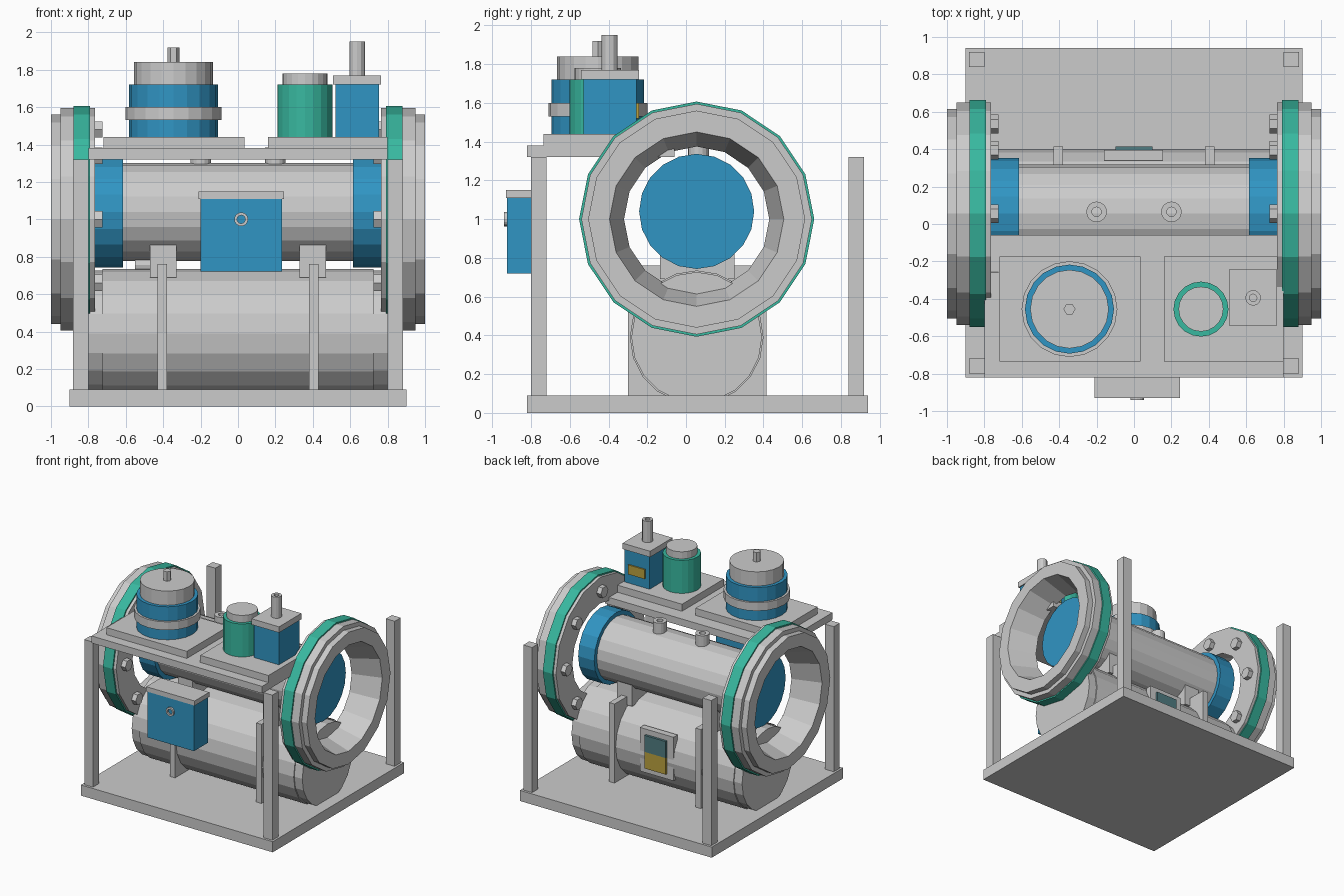
import bpy, bmesh
from math import sin, cos, pi
from mathutils import Matrix

if "Cube" in bpy.data.objects:
    bpy.data.objects.remove(bpy.data.objects["Cube"])


def material(name, color):
    m = bpy.data.materials.new(name)
    m.diffuse_color = (*color, 1)
    m.use_nodes = True
    m.node_tree.nodes["Principled BSDF"].inputs["Base Color"].default_value = m.diffuse_color
    return m


BLUE = material("blue_paint", (0.03, 0.30, 0.55))
GREEN = material("green_paint", (0.04, 0.48, 0.35))
YELLOW = material("yellow_label", (0.50, 0.36, 0.05))
TEAL = material("teal_screen", (0.08, 0.20, 0.22))


def finish(name, bm, mat):
    bmesh.ops.recalc_face_normals(bm, faces=bm.faces)
    me = bpy.data.meshes.new(name)
    bm.to_mesh(me)
    bm.free()
    ob = bpy.data.objects.new(name, me)
    bpy.context.collection.objects.link(ob)
    if mat:
        me.materials.append(mat)
    return ob


def box(name, x, y, z, mat=None):
    """Box from (min, max) ranges."""
    bm = bmesh.new()
    bmesh.ops.create_cube(bm, size=1)
    for v in bm.verts:
        for i, (a, b) in enumerate((x, y, z)):
            v.co[i] = (a + b) / 2 + v.co[i] * (b - a)
    return finish(name, bm, mat)


def lathe(name, profile, loc, axis="Z", n=20, mat=None, loop=False):
    """Spin (radius, height) points; height runs along the given axis."""
    place = {"Z": lambda u, v, h: (u, v, h),
             "X": lambda u, v, h: (h, v, u),
             "Y": lambda u, v, h: (u, h, v)}[axis]
    bm = bmesh.new()
    rings = [[bm.verts.new(place(r * cos(2 * pi * i / n), r * sin(2 * pi * i / n), h))
              for i in range(n)] for r, h in profile]
    pairs = list(zip(rings, rings[1:]))
    if loop:
        pairs.append((rings[-1], rings[0]))
    else:
        bm.faces.new(rings[0])
        bm.faces.new(rings[-1])
    for a, b in pairs:
        for i in range(n):
            j = (i + 1) % n
            bm.faces.new((a[i], a[j], b[j], b[i]))
    bmesh.ops.transform(bm, matrix=Matrix.Translation(loc), verts=bm.verts)
    return finish(name, bm, mat)


def rod(name, r, h0, h1, loc, axis="Z", n=20, mat=None):
    return lathe(name, [(r, h0), (r, h1)], loc, axis, n, mat)


def tube(name, r, ri, h0, h1, loc, axis="Z", n=16, mat=None):
    return lathe(name, [(r, h0), (r, h1), (ri, h1), (ri, h0)], loc, axis, n, mat, True)


CY = 0.055  # shared y of the horizontal axes

# Frame: base, four posts, upper deck
box("base_plate", (-0.9, 0.9), (-0.82, 0.94), (0, 0.09))
for sx in (-1, 1):
    xr = sorted((sx * 0.80, sx * 0.882))
    box("front_post", xr, (-0.80, -0.72), (0.09, 1.32))
    box("back_post", xr, (0.84, 0.92), (0.09, 1.32))
box("deck", (-0.8, 0.8), (-0.82, -0.06), (1.32, 1.38))
box("left_deck_pad", (-0.72, 0.035), (-0.735, -0.175), (1.38, 1.44))
box("right_deck_pad", (0.16, 0.80), (-0.735, -0.175), (1.38, 1.44))

# Lower tank and upper barrel
lathe("lower_tank", [(0.337, -0.8), (0.337, -0.725), (0.345, -0.725),
                     (0.345, 0.725), (0.337, 0.725), (0.337, 0.8)], (0, CY, 0.39), "X", 20)
rod("upper_barrel", 0.262, -0.62, 0.62, (0, CY, 1.04), "X")

for s in (-1, 1):
    # Big end flange: tapered bore, green band, ring of bolts
    lathe("end_flange", [(0.595, s * 0.765), (0.595, s * 0.95), (0.56, s * 0.95),
                         (0.56, s * 1.0), (0.45, s * 1.0), (0.375, s * 0.765)],
          (0, CY, 1.0), "X", 16, None, True)
    tube("flange_band", 0.607, 0.58, s * 0.79, s * 0.88, (0, CY, 1.0), "X", 16, GREEN)
    for k in range(8):
        a = k * pi / 4
        bolt = rod("flange_bolt", 0.05, -0.022, 0.022, (0, 0, 0), "X", 6)
        bolt.data.transform(Matrix.Rotation(pi / 2, 4, "X"))
        bolt.data.transform(Matrix.Translation(
            (s * 0.747, CY + 0.48 * sin(a), 1.0 + 0.48 * cos(a))))
    # Barrel end, support and nozzle
    rod("barrel_end", 0.297, s * 0.615, s * 0.765, (0, CY, 1.04), "X", 20, BLUE)
    box("support_plate", (s * 0.405 - 0.025, s * 0.405 + 0.025), (-0.30, 0.415), (0.09, 0.76))
    box("support_cradle", (s * 0.40 - 0.07, s * 0.40 + 0.07), (-0.135, 0.25), (0.69, 0.87))
    tube("barrel_nozzle", 0.055, 0.025, 1.25, 1.385, (s * 0.2, 0.065, 0))
rod("tank_stub", 0.035, -0.55, -0.45, (0, CY, 0.755), "X", 12)

# Drum unit on the left pad
D = (-0.345, -0.455, 0)
rod("drum_body", 0.238, 1.44, 1.72, D, mat=BLUE)
rod("drum_collar", 0.256, 1.53, 1.60, D)
rod("drum_lid", 0.21, 1.72, 1.84, D)
rod("drum_knob", 0.032, 1.84, 1.92, D, n=6)

# Canister on the right pad
C = (0.358, -0.455, 0)
rod("canister_body", 0.147, 1.44, 1.72, C, mat=GREEN)
rod("canister_lid", 0.12, 1.72, 1.78, C)

# Small cabinet with exhaust pipe
box("cabinet", (0.52, 0.755), (-0.53, -0.255), (1.44, 1.72), BLUE)
box("cabinet_lid", (0.507, 0.765), (-0.543, -0.243), (1.72, 1.77))
box("cabinet_label", (0.56, 0.715), (-0.26, -0.243), (1.52, 1.60), YELLOW)
tube("exhaust_pipe", 0.042, 0.02, 1.77, 1.95, (0.637, -0.395, 0), n=12)

# Control box at the front
box("control_box", (-0.20, 0.235), (-0.925, -0.74), (0.72, 1.11), BLUE)
box("control_box_lid", (-0.21, 0.245), (-0.93, -0.735), (1.11, 1.15))
tube("control_knob", 0.037, 0.022, -0.94, -0.92, (0.017, 0, 1.0), "Y")

# Display panel on the back of the tank
box("panel_frame", (-0.16, 0.155), (0.34, 0.395), (0.245, 0.615))
box("panel_screen", (-0.10, 0.10), (0.39, 0.415), (0.43, 0.57), TEAL)
box("panel_label", (-0.10, 0.10), (0.39, 0.415), (0.29, 0.43), YELLOW)
